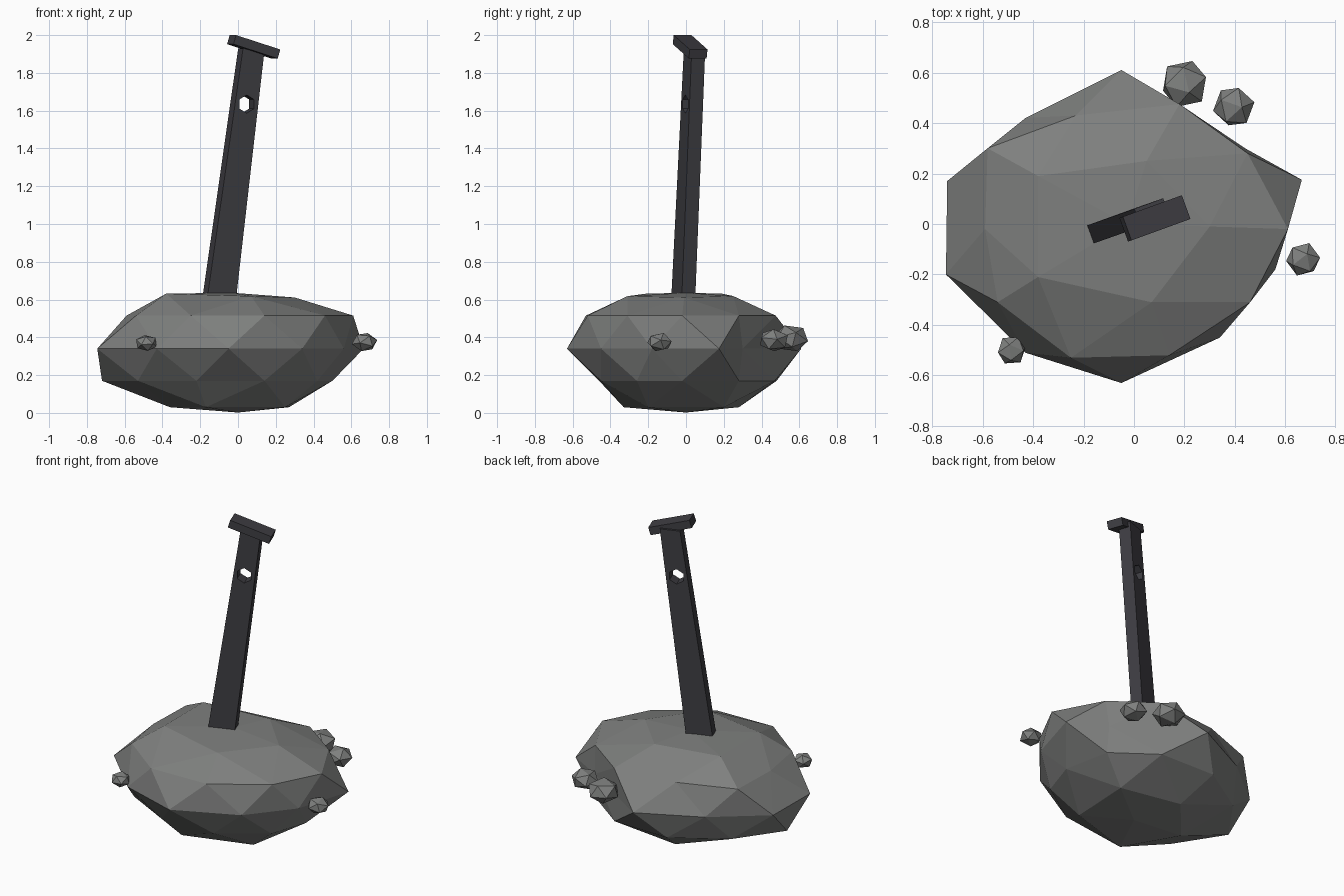
import bpy, bmesh, math
from mathutils import Vector, Matrix

if "Cube" in bpy.data.objects:
    bpy.data.objects.remove(bpy.data.objects["Cube"])


def material(name, rgb):
    m = bpy.data.materials.new(name)
    m.diffuse_color = (*rgb, 1)
    m.use_nodes = True
    m.node_tree.nodes["Principled BSDF"].inputs["Base Color"].default_value = m.diffuse_color
    return m


STONE = material("grey stone", (0.21, 0.215, 0.21))
IRON = material("dark iron", (0.048, 0.047, 0.055))


def make_object(name, bm, mat):
    bmesh.ops.recalc_face_normals(bm, faces=bm.faces)
    me = bpy.data.meshes.new(name)
    bm.to_mesh(me)
    bm.free()
    me.materials.append(mat)
    ob = bpy.data.objects.new(name, me)
    bpy.context.collection.objects.link(ob)
    return ob


# Boulder: an icosphere whose rings are pushed to an uneven outline.
# Each ring: height, start angle, then x, y of its points anticlockwise
RINGS = [
    (0.635, 0, [(-0.03, 0)]),
    (0.62, 0, [(0.30, -0.01), (0.05, 0.25), (-0.38, 0.19), (-0.38, -0.21), (0.07, -0.31)]),
    (0.515, 0, [(0.61, -0.02), (0.45, 0.28), (0.18, 0.475), (-0.23, 0.43), (-0.58, 0.30),
                (-0.59, -0.02), (-0.54, -0.31), (-0.25, -0.53), (0.14, -0.52), (0.46, -0.31)]),
    (0.34, 18, [(0.665, 0.175), (0.44, 0.30), (-0.05, 0.61), (-0.43, 0.42), (-0.74, 0.17),
                (-0.745, -0.20), (-0.43, -0.51), (-0.05, -0.63), (0.34, -0.45), (0.56, -0.18)]),
    (0.17, 0, [(0.50, -0.02), (0.44, 0.28), (0.18, 0.47), (-0.20, 0.48), (-0.52, 0.28),
               (-0.72, 0.0), (-0.53, -0.30), (-0.22, -0.46), (0.14, -0.45), (0.42, -0.26)]),
    (0.03, 36, [(0.27, 0.20), (-0.12, 0.28), (-0.36, 0.0), (-0.17, -0.33), (0.25, -0.20)]),
    (0.002, 0, [(0.0, 0)]),
]
bm = bmesh.new()
bmesh.ops.create_icosphere(bm, subdivisions=2, radius=1)
order = sorted(bm.verts, key=lambda v: -v.co.z)
i = 0
for z, start, pts in RINGS:
    ring = order[i:i + len(pts)]
    i += len(pts)
    ring.sort(key=lambda v: (math.degrees(math.atan2(v.co.y, v.co.x)) - start + 5) % 360)
    for v, (x, y) in zip(ring, pts):
        v.co = (x, y, z - (0.03 * x if z > 0.6 else 0))
make_object("boulder", bm, STONE)

# Pebbles stuck around the sides
PEBBLES = [(0.20, 0.555, 0.395, 0.098), (0.395, 0.465, 0.385, 0.084),
           (0.67, -0.14, 0.375, 0.069), (-0.485, -0.50, 0.37, 0.06)]
for n, (x, y, z, r) in enumerate(PEBBLES):
    bm = bmesh.new()
    bmesh.ops.create_icosphere(bm, subdivisions=1, radius=r)
    rot = Matrix.Rotation(0.5 + n, 4, 'Z') @ Matrix.Rotation(0.4, 4, 'X')
    bm.transform(Matrix.Translation((x, y, z)) @ Matrix.Diagonal((1, 1, 0.75, 1)) @ rot)
    make_object(f"pebble_{n + 1}", bm, STONE)

# Handle: leaning, tapered bar
TURN = Matrix.Rotation(math.radians(20), 4, 'Z')


def axis_point(z):
    t = (z - 0.64) / 1.28
    return Vector((-0.095 + 0.165 * t, -0.013 + 0.058 * t, z))


bm = bmesh.new()
bmesh.ops.create_cube(bm, size=1)
for v in bm.verts:
    top = v.co.z > 0
    offset = Vector((v.co.x * (0.122 if top else 0.164), v.co.y * 0.076, 0))
    v.co = axis_point(1.93 if top else 0.56) + TURN @ offset
handle = make_object("handle", bm, IRON)

# Hexagonal hole through the handle
bm = bmesh.new()
bmesh.ops.create_cone(bm, cap_ends=True, segments=6, radius1=0.048, radius2=0.048, depth=0.4)
bm.transform(Matrix.Translation(axis_point(1.635)) @ TURN @ Matrix.Rotation(math.pi / 2, 4, 'X'))
cutter = make_object("hole_cutter", bm, IRON)
cutter.hide_render = True
cutter.hide_set(True)
cut = handle.modifiers.new("hole", 'BOOLEAN')
cut.object = cutter
cut.operation = 'DIFFERENCE'
cut.solver = 'EXACT'

# Crossbar on top of the handle
bm = bmesh.new()
bmesh.ops.create_cube(bm, size=1)
tilt = Matrix.Rotation(math.radians(17), 4, 'Y')
bm.transform(Matrix.Translation((0.083, 0.022, 1.938)) @ TURN @ tilt
             @ Matrix.Diagonal((0.26, 0.10, 0.05, 1)))
make_object("crossbar", bm, IRON)
